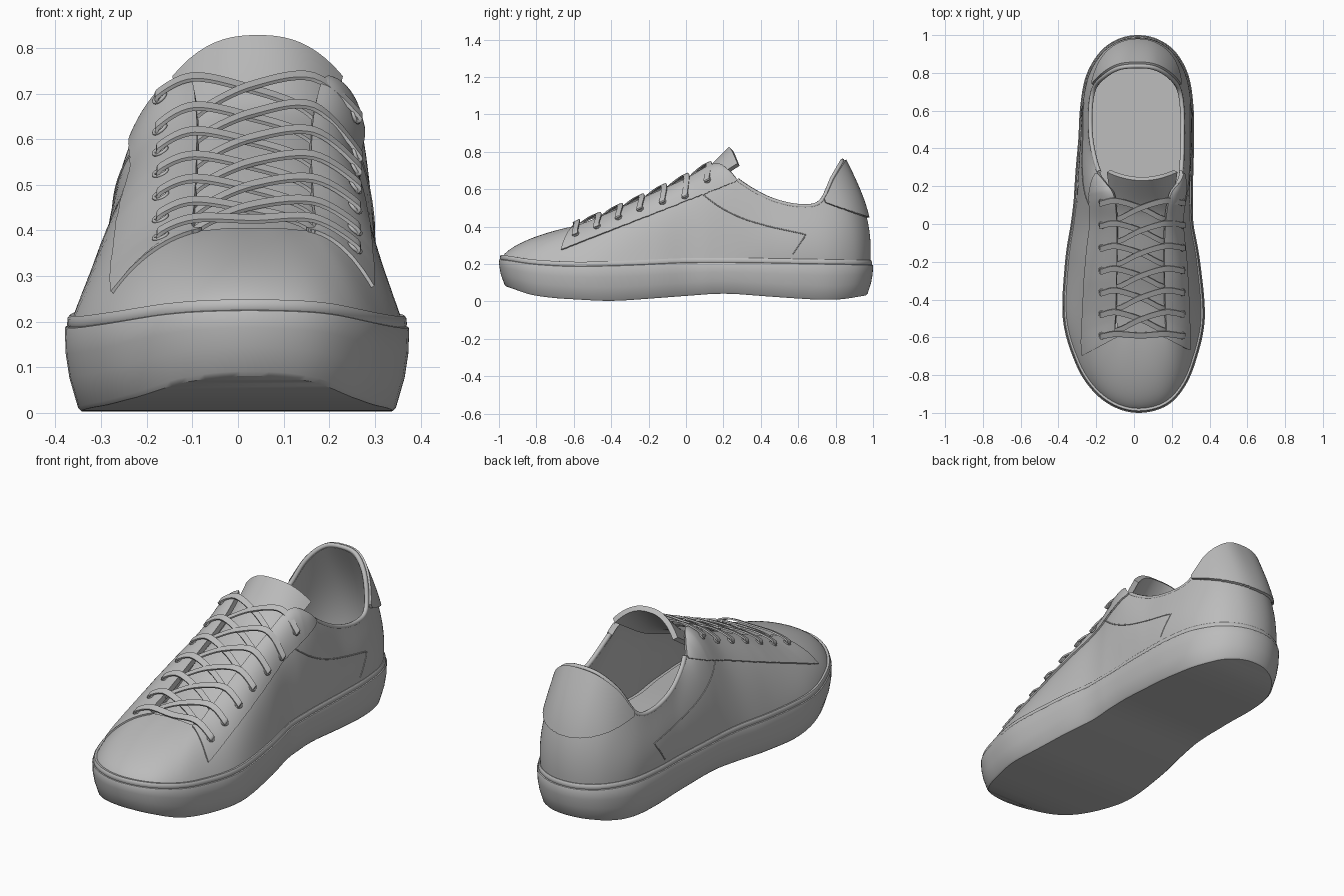
import bpy, bmesh, math
from mathutils import Vector
from mathutils.bvhtree import BVHTree

if "Cube" in bpy.data.objects:
    bpy.data.objects.remove(bpy.data.objects["Cube"])

grey = bpy.data.materials.new("plain_grey")
grey.diffuse_color = (0.5, 0.5, 0.5, 1)
grey.use_nodes = True
grey.node_tree.nodes["Principled BSDF"].inputs["Base Color"].default_value = grey.diffuse_color
XC = 0.035                      # centre line of the throat

# Stations toe to heel: sole y, left x, right x | opening y, left x, right x, z
T = [(-.985, .025, .025, -.585, .035, .035, .405),
     (-.955, -.10, .155, -.585, -.02, .09, .405),
     (-.87, -.21, .245, -.583, -.08, .15, .40),
     (-.73, -.297, .31, -.565, -.10, .17, .405),
     (-.5, -.362, .36, -.45, -.095, .165, .45),
     (-.2, -.35, .335, -.2, -.09, .16, .56),
     (0, -.32, .30, 0, -.09, .165, .65),
     (.12, -.305, .297, .15, -.105, .19, .73),
     (.2, -.30, .297, .225, -.155, .24, .70),
     (.3, -.293, .30, .29, -.20, .26, .635),
     (.45, -.28, .303, .44, -.235, .265, .55),
     (.62, -.27, .30, .60, -.24, .265, .51),
     (.78, -.24, .275, .72, -.22, .245, .53),
     (.9, -.17, .21, .79, -.16, .19, .66),
     (.965, -.08, .12, .835, -.08, .11, .735),
     (.985, .02, .02, .845, .02, .02, .752)]


def interp(tab, y):
    if y <= tab[0][0]:
        return tab[0][1]
    for (a, za), (b, zb) in zip(tab, tab[1:]):
        if y <= b:
            return za + (zb - za) * (y - a) / (b - a)
    return tab[-1][1]


def smooth(tab, y):
    return sum(interp(tab, y + d * .04) for d in (-2, -1, 0, 1, 2)) / 5


def ztop(y):
    return smooth([(-1, .255), (-.85, .225), (-.6, .21), (-.3, .218), (0, .233), (.3, .233), (1, .22)], y)


def zbot(y):
    return smooth([(-1, .105), (-.9, .05), (-.75, .02), (-.4, 0), (-.1, .022), (.2, .045),
                   (.5, .022), (.75, .006), (.9, .016), (1, .045)], y)


def throat_z(y):
    return interp([(-.585, .405), (-.45, .45), (-.2, .56), (0, .65), (.15, .73)], y)


def cr(p, u, closed=False):
    """Catmull-Rom through points p at parameter u."""
    n, i = len(p), math.floor(u)
    if not closed:
        i = min(i, n - 2)
    f = u - i
    a, b, c, d = [p[k % n] if closed else p[max(0, min(n - 1, k))] for k in (i - 1, i, i + 1, i + 2)]
    return .5 * (2 * b + (c - a) * f + (2 * a - 5 * b + 4 * c - d) * f * f + (3 * b - a - 3 * c + d) * f ** 3)


def build(name, verts, faces, thick=0, side=-1, recalc=False, angle=35):
    me = bpy.data.meshes.new(name)
    me.from_pydata([tuple(v) for v in verts], [], faces)
    me.materials.append(grey)
    ob = bpy.data.objects.new(name, me)
    bpy.context.collection.objects.link(ob)
    if recalc:
        bm = bmesh.new()
        bm.from_mesh(me)
        bmesh.ops.recalc_face_normals(bm, faces=bm.faces)
        bm.to_mesh(me)
        bm.free()
    if thick:
        mod = ob.modifiers.new("thickness", 'SOLIDIFY')
        mod.thickness, mod.offset = thick, side
        bpy.context.view_layer.update()
        dg = bpy.context.evaluated_depsgraph_get()
        me = bpy.data.meshes.new_from_object(ob.evaluated_get(dg))
        ob.modifiers.clear()
        ob.data = me
    me.shade_smooth()
    me.set_sharp_from_angle(angle=math.radians(angle))
    return ob


def grid(rows, closed=False):
    n = len(rows[0])
    verts = [v for r in rows for v in r]
    faces = [(r * n + c, r * n + (c + 1) % n, (r + 1) * n + (c + 1) % n, (r + 1) * n + c)
             for r in range(len(rows) - 1) for c in range(n if closed else n - 1)]
    return verts, faces


def fill(n, start):
    """Strip faces joining the left and right halves of a closed loop."""
    return [tuple(start + k for k in dict.fromkeys((i, i + 1, n - i - 1, (n - i) % n))) for i in range(n // 2)]


def tube(name, paths, r, cyclic=False):
    cu = bpy.data.curves.new(name, 'CURVE')
    cu.dimensions, cu.bevel_depth, cu.bevel_resolution = '3D', r, 2
    for path in paths:
        sp = cu.splines.new('POLY')
        sp.points.add(len(path) - 1)
        for p, q in zip(sp.points, path):
            p.co = (*q, 1)
        sp.use_cyclic_u = cyclic
    cu.materials.append(grey)
    bpy.context.collection.objects.link(bpy.data.objects.new(name, cu))


# Guide loops: sole outline and shoe opening, counter-clockwise from the toe
bot = [Vector((x, y, ztop(y) - .015)) for x, y in [(r[2], r[0]) for r in T] + [(r[1], r[0]) for r in T[-2:0:-1]]]
top = [Vector((r[5], r[3], r[6])) for r in T] + [Vector((r[4], r[3], r[6])) for r in T[-2:0:-1]]
U, N = len(bot), len(bot) * 6
outline = [cr(bot, i / 6, True) for i in range(N)]


def offset_ring(d, zf):
    out = []
    for i, p in enumerate(outline):
        t = outline[(i + 1) % N] - outline[i - 1]
        q = p + Vector((t.y, -t.x, 0)).normalized() * d
        out.append(Vector((q.x, q.y, zf(q.y))))
    return out


# Sole with a fine foxing groove
mix = lambda k: (lambda y: zbot(y) + (ztop(y) - zbot(y)) * k)
rings = [offset_ring(d, f) for d, f in [
    (-.022, zbot), (-.014, lambda y: zbot(y) + .008), (.005, mix(.35)), (.013, mix(.6)),
    (.015, lambda y: ztop(y) - .03), (.013, lambda y: ztop(y) - .026), (.008, lambda y: ztop(y) - .024),
    (.010, lambda y: ztop(y) - .02), (.009, lambda y: ztop(y) - .007), (.004, ztop), (-.03, ztop)]]
v, f = grid(rings, True)
build("sole", v, f + fill(N, 0) + fill(N, len(v) - N), recalc=True)

# Insole
ring = offset_ring(-.05, lambda y: ztop(y) + .012)
build("insole", ring, fill(N, 0))


def column(u):
    """Bezier control points of the upper's side profile."""
    a, d = cr(bot, u, True), cr(top, u, True)
    h, flat = d.z - a.z, Vector((a.x - d.x, a.y - d.y, 0))
    lean = interp([(-1, -.035), (-.6, -.035), (-.2, -.03), (.1, -.008), (.4, .014), (1, .018)], a.y)
    reach = interp([(-1, .45), (-.5, .5), (-.2, .62), (1, .62)], a.y)
    if a.x > XC:
        reach += interp([(-.5, 0), (-.1, .15), (.15, .2), (.4, 0)], a.y)
    drop = interp([(-1, .2), (-.6, .16), (-.3, .04), (.15, .04), (.45, .32), (1, .32)], a.y)
    return a, a + Vector((0, 0, .4 * h)) + flat.normalized() * lean, d + flat * reach - Vector((0, 0, drop * h)), d


def bez(c, t):
    s = 1 - t
    return c[0] * s ** 3 + c[1] * 3 * s * s * t + c[2] * 3 * s * t * t + c[3] * t ** 3


# Upper: lofted from the sole to the opening
cols = [column(i / 6) for i in range(N)]
uv, uf = grid([[bez(c, j / 18) for c in cols] for j in range(19)], True)
build("upper", uv, uf, thick=.02, angle=50)
bvh = BVHTree.FromPolygons(uv, uf)


def overlay(name, u0, u1, rule, thick):
    """Raised panel on the upper where rule(point) holds, up to the opening."""
    strip = []
    for k in range(int((u1 - u0) * 16) + 1):
        c = column((u0 + k / 16) % U)
        t0 = max([j / 120 for j in range(121) if not rule(bez(c, j / 120))], default=0)
        if t0 < .97:
            strip.append([bez(c, t0 + (1 - t0) * j / 10) for j in range(11)])
    build(name, *grid([[s[j] for s in strip] for j in range(11)]), thick=thick, side=1)


# Eyestays and heel tab
stay = lambda p: (p.z > .265 + .394 * (p.y + .69) and p.y > -.6 - (abs(p.x - XC) - .13) * .55)
overlay("eyestay_right", 1.5, 9.5, stay, .008)
overlay("eyestay_left", U - 9.5, U - 1.5, stay, .008)
overlay("heel_tab", 11.5, U - 11.5, lambda p: p.y > .735 and p.z > .45 + (.965 - p.y) * .35, .014)

# Rounded collar edge
rim = []
for k in range(121):
    u = 8.8 + (U - 17.6) * k / 120
    p, t = cr(top, u, True), cr(top, u + .05, True) - cr(top, u - .05, True)
    rim.append(p - Vector((t.y, -t.x, 0)).normalized() * .009)
tube("collar_edge", [rim], .012)

# Side seams
seam = [Vector(p) for p in [(.08, .58), (.18, .505), (.3, .445), (.45, .40), (.62, .362), (.635, .35), (.61, .31), (.57, .25)]]
lines = []
for s in (-1, 1):
    pts = [cr(seam, i / 8) for i in range(8 * (len(seam) - 1) + 1)]
    hits = [bvh.ray_cast(Vector((2 * s, p.x, p.y)), Vector((-s, 0, 0)))[0] for p in pts]
    lines.append([h for h in hits if h])
tube("side_seams", lines, .003)

# Tongue: y, z, half width, side drop
tg = [Vector(p) for p in
      [(-.62, .385, .13, .02), (-.4, .455, .14, .03), (-.2, .55, .15, .04),
       (0, .637, .155, .05), (.1, .70, .165, .06), (.23, .828, .187, .09)]]
rows = []
for i in range(41):
    y, z, w, drop = cr(tg, i / 8)
    sweep = .045 * max(0, (y + .1) / .33) ** 2
    rows.append([Vector((XC + .008 + a / 10 * w, y + sweep * abs(a / 10) ** 2, z - drop * abs(a / 10) ** 2.5))
                 for a in range(-10, 11)])
build("tongue", *grid(rows), thick=.026)


def ribbon(name, pts, hw=.016, ht=.004):
    """Flat lace swept through a few points."""
    n = (len(pts) - 1) * 7
    path = [cr(pts, i / 7) for i in range(n + 1)]
    w, sect = Vector((0, .9, .42)).normalized(), []
    for i, p in enumerate(path):
        t = path[min(i + 1, n)] - path[max(i - 1, 0)]
        d = t.cross(w).normalized()
        sect.append([p + w * a * hw + d * b * ht for a, b in ((-1, -1), (1, -1), (1, 1), (-1, 1))])
    v, f = grid(sect, True)
    build(name, v, f + [(0, 1, 2, 3), tuple(range(len(v) - 4, len(v)))], recalc=True)


def eyelet(s, y):
    p, n, _, _ = bvh.ray_cast(Vector((XC + s * (.21 if s > 0 else .195), y, 2)), Vector((0, 0, -1)))
    n = n if n.z > 0 else -n
    return p + n * .008, n


def lace_start(s, y):
    p, n = eyelet(s, y)
    return [p + Vector((s * .010, 0, 0)) - n * .015, p + Vector((s * .004, 0, 0)) + n * .010,
            Vector((XC + s * .13, y + .008, throat_z(y + .008) + .021))]


def over(x, y, dz):
    return Vector((XC + x, y, throat_z(y) + dz))


# Laces: one straight bar, then crossing pairs
ROWS = [-.59, -.475, -.36, -.245, -.125, -.005, .115]
ribbon("lace_bar", lace_start(-1, ROWS[0]) + [over(0, ROWS[0], .02)] + lace_start(1, ROWS[0])[::-1])
for i, y in enumerate(ROWS[1:], 1):
    for s, side in ((-1, "left"), (1, "right")):
        ribbon(f"lace_{side}_{i}", lace_start(s, y) + [
            over(0, y - .03, .024 if s > 0 else .013), over(-s * .10, y - .08, .004), over(-s * .15, y - .095, -.03)])

# Eyelets
loops = []
for y in ROWS:
    for s in (-1, 1):
        p, n = eyelet(s, y)
        a = n.cross(Vector((0, 1, 0))).normalized()
        b = n.cross(a)
        c = p + Vector((s * .008, 0, 0)) - n * .002
        loops.append([c + (a * math.cos(k * math.pi / 8) + b * math.sin(k * math.pi / 8)) * .016 for k in range(16)])
tube("eyelets", loops, .004, True)
